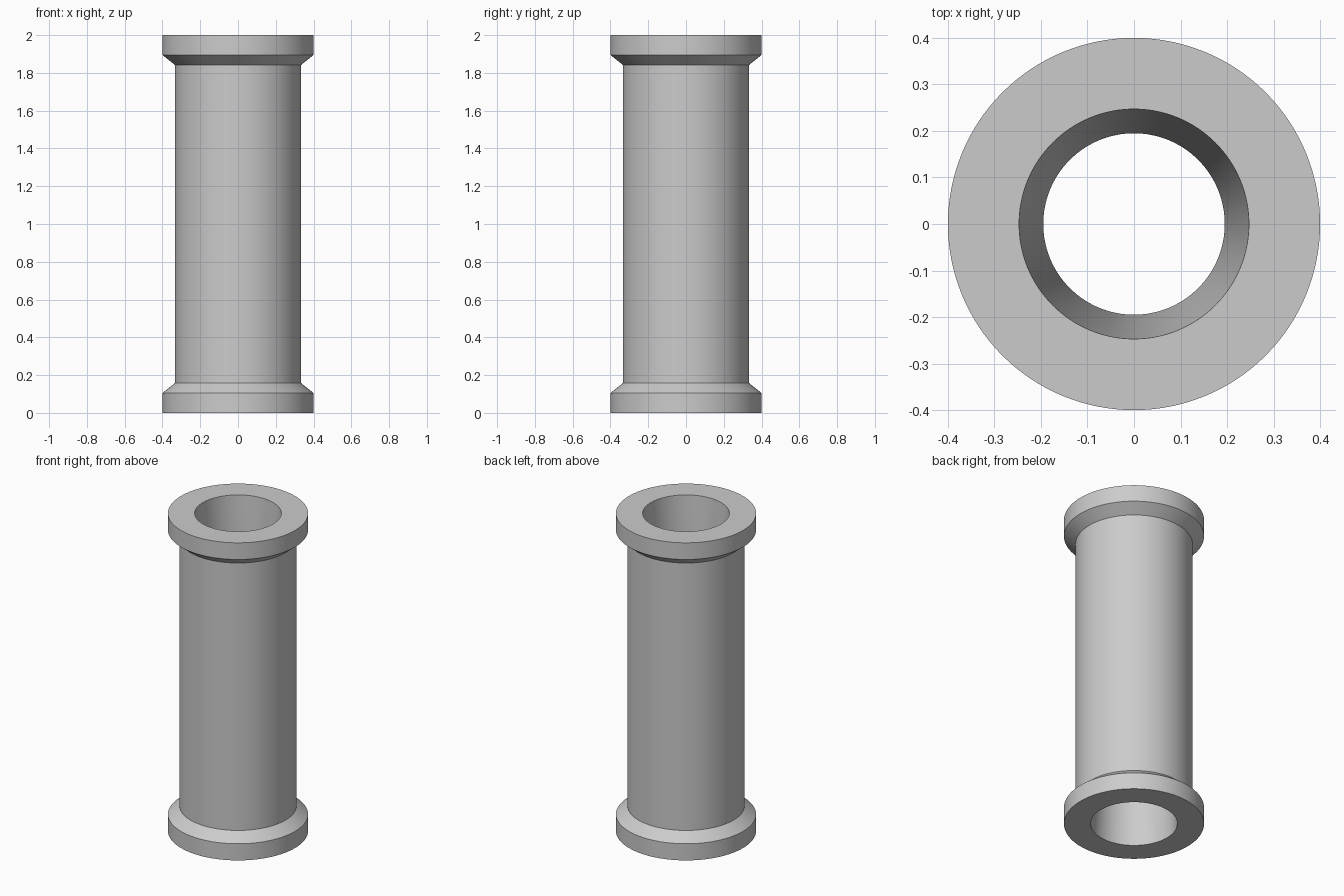
import bpy, bmesh, math

if "Cube" in bpy.data.objects:
    bpy.data.objects.remove(bpy.data.objects["Cube"])

SIDES = 128

# Plain grey material
grey = bpy.data.materials.new("light_grey")
grey.diffuse_color = (0.6, 0.6, 0.6, 1)
grey.use_nodes = True
grey.node_tree.nodes["Principled BSDF"].inputs["Base Color"].default_value = grey.diffuse_color

# Closed half profile (radius, height): flanges, barrel and a bore that narrows to the middle
lower = [(0.195, 1.0), (0.247, 0.0), (0.4, 0.0), (0.4, 0.105), (0.334, 0.158)]
upper = [(r, 2 - z) for r, z in reversed(lower[1:])]
profile = lower + upper

# Revolve the profile into a hollow spool
bm = bmesh.new()
rings = []
for r, z in profile:
    rings.append([bm.verts.new((r * math.cos(2 * math.pi * i / SIDES),
                                r * math.sin(2 * math.pi * i / SIDES), z))
                  for i in range(SIDES)])
for a, b in zip(rings, rings[1:] + rings[:1]):
    for i in range(SIDES):
        j = (i + 1) % SIDES
        bm.faces.new((a[i], a[j], b[j], b[i]))
bmesh.ops.recalc_face_normals(bm, faces=bm.faces)

mesh = bpy.data.meshes.new("spool")
bm.to_mesh(mesh)
bm.free()
mesh.materials.append(grey)
spool = bpy.data.objects.new("spool", mesh)
bpy.context.collection.objects.link(spool)

# Smooth round walls, crisp rims
bpy.context.view_layer.objects.active = spool
spool.select_set(True)
bpy.ops.object.shade_smooth_by_angle(angle=math.radians(30))
